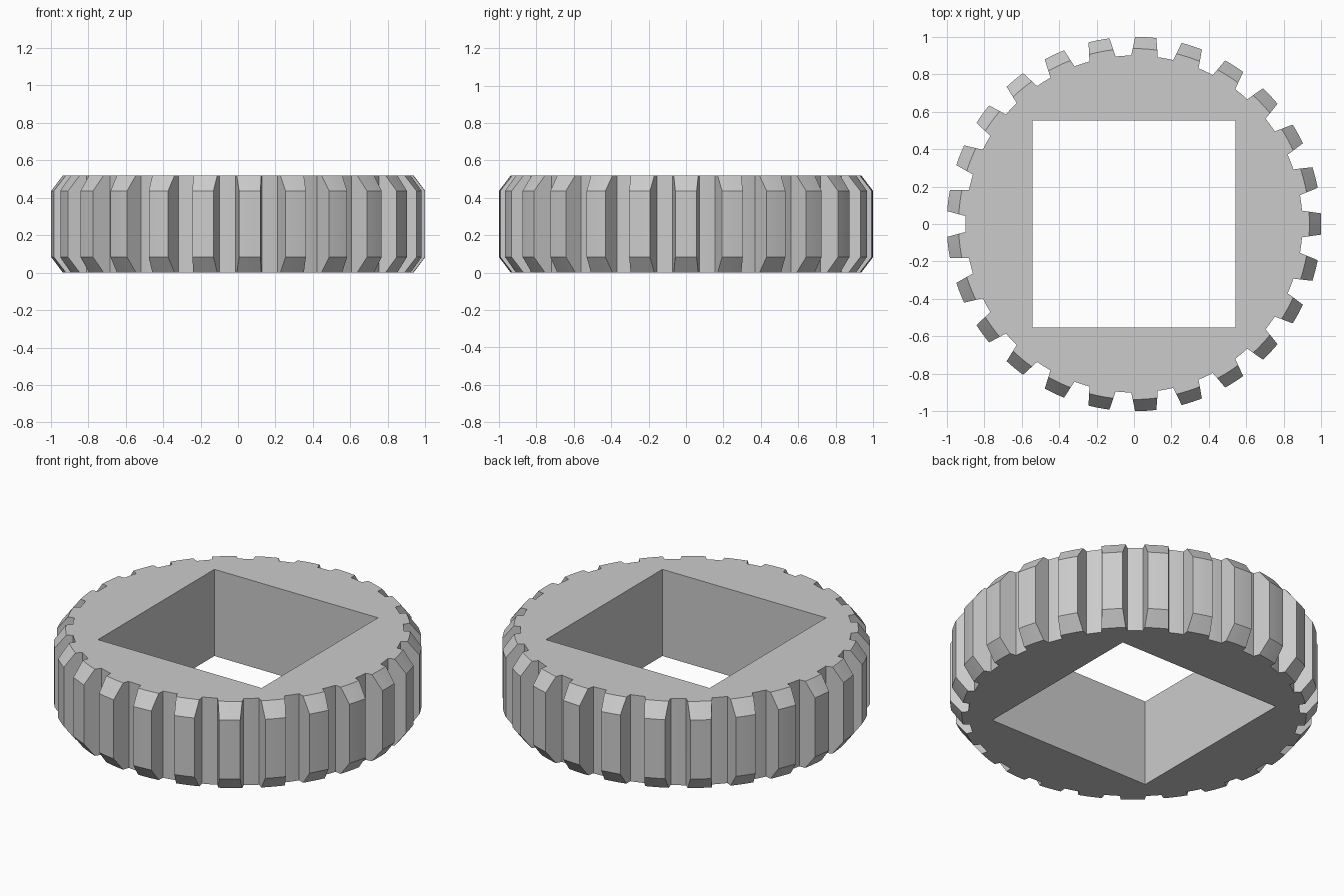
import bpy
import bmesh
import math

cube = bpy.data.objects.get("Cube")
if cube:
    bpy.data.objects.remove(cube, do_unlink=True)

TEETH = 25
ROOT, TIP, RIM = 0.9, 1.0, 0.937      # valley, tooth tip and chamfered tip radii
ROOT_HALF, TIP_HALF = 0.071, 0.057    # half widths of a tooth
HEIGHT, CHAMFER = 0.52, 0.083
HOLE_X, HOLE_Y = 0.543, 0.552
STEPS = 4                             # segments per arc


def arc(radius, start, end):
    return [(radius * math.cos(a), radius * math.sin(a))
            for a in (start + (end - start) * i / STEPS for i in range(STEPS + 1))]


def gear_outline(tip):
    """Toothed outline whose flanks stay in the same planes for any tip radius."""
    t = (tip - ROOT) / (TIP - ROOT)
    tip_angle = math.asin((ROOT_HALF + (TIP_HALF - ROOT_HALF) * t) / tip)
    root_angle = math.asin(ROOT_HALF / ROOT)
    pitch = math.tau / TEETH
    points = []
    for i in range(TEETH):
        a = i * pitch
        points += arc(tip, a - tip_angle, a + tip_angle)
        points += arc(ROOT, a + root_angle, a + pitch - root_angle)
    return points


def add_loop(bm, points, z):
    return [bm.verts.new((x, y, z)) for x, y in points]


def join_loops(bm, low, high):
    n = len(low)
    for i in range(n):
        j = (i + 1) % n
        bm.faces.new((low[i], low[j], high[j], high[i]))


def loop_edges(bm, loop):
    return [bm.edges.get((loop[i - 1], loop[i])) for i in range(len(loop))]


bm = bmesh.new()

# Toothed outside wall with chamfered tooth ends
levels = [(RIM, 0), (TIP, CHAMFER), (TIP, HEIGHT - CHAMFER), (RIM, HEIGHT)]
outer = [add_loop(bm, gear_outline(tip), z) for tip, z in levels]
for low, high in zip(outer, outer[1:]):
    join_loops(bm, low, high)

# Square through hole
square = [(sx * HOLE_X, sy * HOLE_Y) for sx, sy in ((1, 1), (-1, 1), (-1, -1), (1, -1))]
inner = [add_loop(bm, square, z) for z in (0, HEIGHT)]
join_loops(bm, inner[0], inner[1])

# Flat top and bottom around the hole
for rim, hole, up in ((outer[0], inner[0], -1), (outer[-1], inner[1], 1)):
    bmesh.ops.triangle_fill(bm, edges=loop_edges(bm, rim) + loop_edges(bm, hole),
                            use_beauty=True, normal=(0, 0, up))
bmesh.ops.recalc_face_normals(bm, faces=bm.faces[:])

mesh = bpy.data.meshes.new("toothed_ring")
bm.to_mesh(mesh)
bm.free()
ring = bpy.data.objects.new("toothed_ring", mesh)
bpy.context.collection.objects.link(ring)

# Plain grey
grey = bpy.data.materials.new("light_grey")
grey.use_nodes = True
color = (0.6, 0.6, 0.6, 1)
grey.diffuse_color = color
grey.node_tree.nodes["Principled BSDF"].inputs["Base Color"].default_value = color
mesh.materials.append(grey)

# Smooth arcs, sharp edges
bpy.context.view_layer.objects.active = ring
ring.select_set(True)
bpy.ops.object.shade_smooth_by_angle(angle=math.radians(20))
